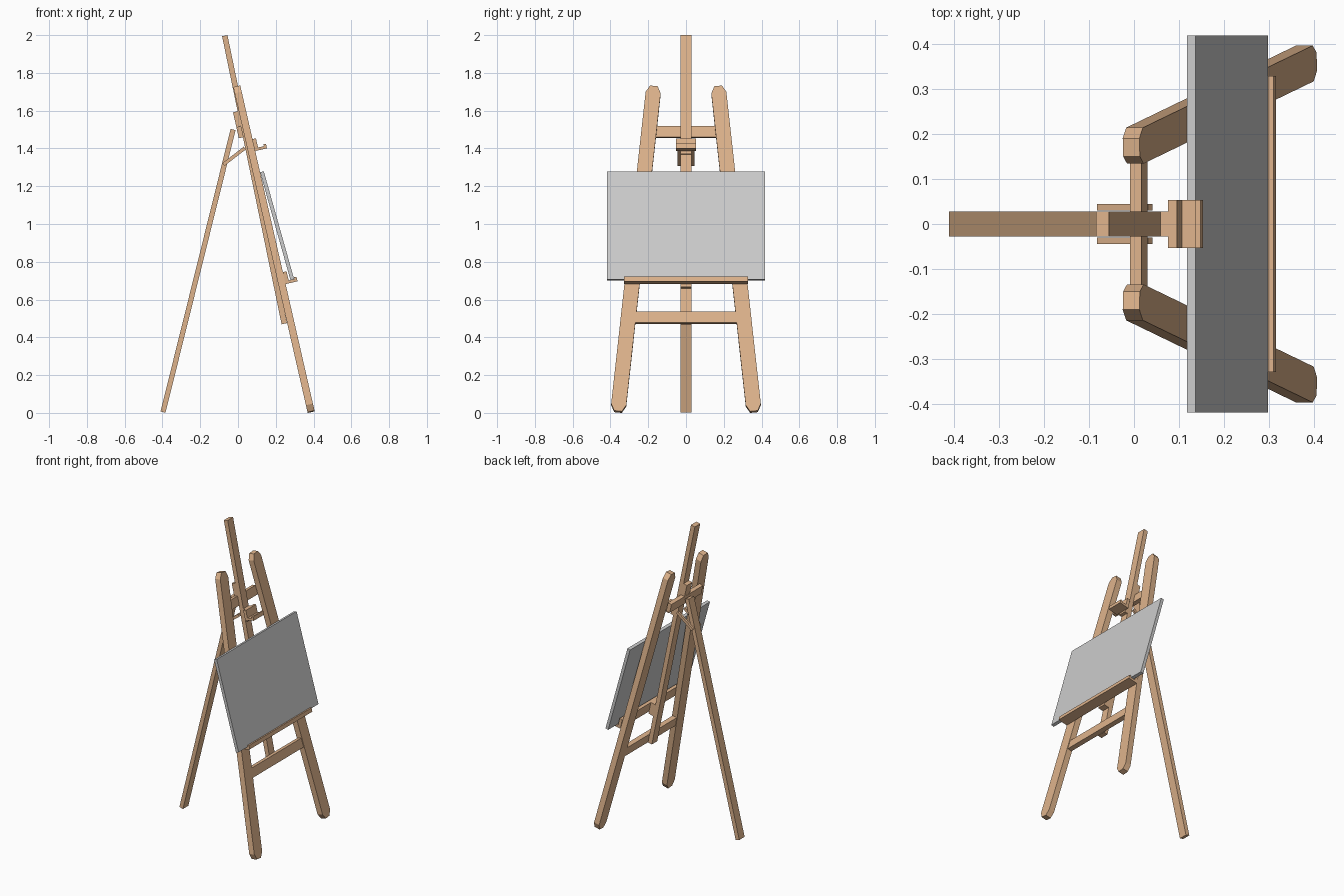
import bpy, bmesh
from mathutils import Vector
from math import sin, cos, radians

if "Cube" in bpy.data.objects:
    bpy.data.objects.remove(bpy.data.objects["Cube"])

wood = bpy.data.materials.new("wood")
wood.diffuse_color = (0.73, 0.45, 0.26, 1)
wood.use_nodes = True
wood.node_tree.nodes["Principled BSDF"].inputs["Base Color"].default_value = wood.diffuse_color


def prism(name, ring_a, ring_b, mat=wood):
    """Solid between two matching outlines."""
    bm = bmesh.new()
    a = [bm.verts.new(p) for p in ring_a]
    b = [bm.verts.new(p) for p in ring_b]
    n = len(a)
    bm.faces.new(a)
    bm.faces.new(b[::-1])
    for i in range(n):
        j = (i + 1) % n
        bm.faces.new((a[j], a[i], b[i], b[j]))
    bmesh.ops.recalc_face_normals(bm, faces=bm.faces)
    me = bpy.data.meshes.new(name)
    bm.to_mesh(me)
    bm.free()
    ob = bpy.data.objects.new(name, me)
    bpy.context.collection.objects.link(ob)
    if mat:
        me.materials.append(mat)
    return ob


def side_profile(name, pts, origin, tilt, half_y, y=0, mat=wood):
    """Profile of (outward, up) points leaning back by tilt degrees, extruded in y."""
    c, s = cos(radians(tilt)), sin(radians(tilt))
    xz = [(origin[0] + w * c - v * s, origin[1] + w * s + v * c) for w, v in pts]
    return prism(name, [(x, y - half_y, z) for x, z in xz],
                 [(x, y + half_y, z) for x, z in xz], mat)


def rect(w0, w1, v0, v1):
    return [(w0, v0), (w1, v0), (w1, v1), (w0, v1)]


def beam(name, p0, p1, width, thick, cut=0):
    """Straight bar from p0 to p1 with optional clipped corners at its ends."""
    p0, p1 = Vector(p0), Vector(p1)
    axis = p1 - p0
    length = axis.length
    axis.normalize()
    n = Vector((axis.z, 0, -axis.x)).normalized() * (thick / 2)
    side = axis.cross(n).normalized()
    h = width / 2
    if cut:
        k = h - cut * 0.55
        out = [(-k, 0), (k, 0), (h, cut), (h, length - cut),
               (k, length), (-k, length), (-h, length - cut), (-h, cut)]
    else:
        out = rect(-h, h, 0, length)
    mid = [p0 + side * u + axis * v for u, v in out]
    return prism(name, [p + n for p in mid], [p - n for p in mid])


LEAN = 12.9

# splayed front legs and the paired hinge struts
for label, m in (("left", -1), ("right", 1)):
    beam("front_leg_" + label, (0.387, m * 0.36, 0.006), (-0.006, m * 0.17, 1.727),
         0.08, 0.038, 0.036)
    beam("hinge_strut_" + label, (-0.077, m * 0.037, 1.315), (0.036, m * 0.037, 1.402),
         0.014, 0.018)

# rear leg and centre mast
beam("rear_leg", (-0.397, 0, 0.004), (-0.026, 0, 1.5), 0.056, 0.027)
beam("mast", (0.245, 0, 0.472), (-0.07, 0, 1.997), 0.056, 0.029)

# cross bars and hinge block
side_profile("lower_crossbar", rect(-0.015, 0.015, 0, 0.06), (0.279, 0.475), LEAN, 0.275)
side_profile("upper_crossbar", rect(-0.013, 0.013, 0, 0.06), (0.017, 1.457), LEAN, 0.165)
side_profile("hinge_block", rect(-0.013, 0.013, 0, 0.08), (0.004, 1.516), LEAN, 0.028)

# canvas tray and top clamp share one section
tray = [(0, 0), (0.065, 0), (0.065, 0.025), (0.052, 0.025),
        (0.052, 0.015), (0.02, 0.015), (0.02, 0.065), (0, 0.065)]
for name, origin, half_y, gap in (("canvas_tray", (0.252, 0.682), 0.328, 0.038),
                                  ("top_clamp", (0.09, 1.386), 0.053, 0.022)):
    side_profile(name, tray, origin, LEAN, half_y)
    side_profile(name + "_slider", rect(-gap, 0, -0.015, 0.065), origin, LEAN, 0.028)

# canvas board
side_profile("canvas", rect(0, 0.02, 0, 0.594), (0.278, 0.702), 15.7, 0.418, mat=None)
